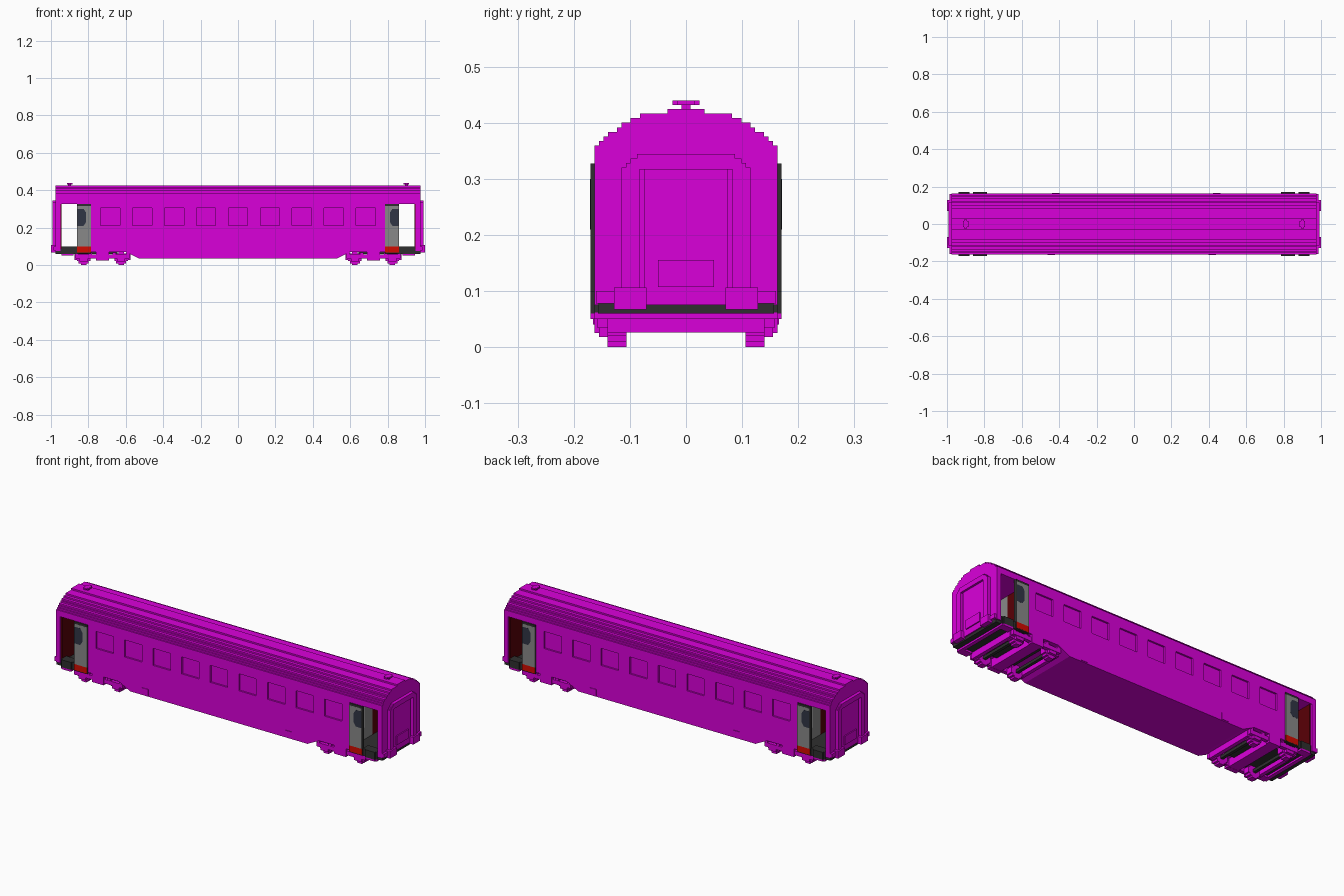
import bpy
import bmesh
from mathutils import Matrix, Vector

starter = bpy.data.objects.get("Cube")
if starter:
    bpy.data.objects.remove(starter, do_unlink=True)


def material(name, red, green, blue):
    mat = bpy.data.materials.new(name)
    mat.use_nodes = True
    mat.diffuse_color = (red, green, blue, 1)
    mat.node_tree.nodes["Principled BSDF"].inputs["Base Color"].default_value = (red, green, blue, 1)
    return mat


magenta = material("magenta paint", .7, 0, .7)
black = material("charcoal rubber", .028, .028, .028)
grey = material("door grey", .25, .25, .25)
red = material("red stripe", .65, .003, 0)
maroon = material("maroon lining", .1, 0, .002)
navy = material("dark glass", .03, .035, .06)
pale = material("pale panel", .45, .45, .45)


def finish(name, bm, mat):
    bmesh.ops.recalc_face_normals(bm, faces=bm.faces[:])
    mesh = bpy.data.meshes.new(name)
    bm.to_mesh(mesh)
    bm.free()
    mesh.materials.append(mat)
    obj = bpy.data.objects.new(name, mesh)
    bpy.context.collection.objects.link(obj)
    return obj


def add_box(bm, xs, ys, zs):
    lo = Vector((min(xs), min(ys), min(zs)))
    hi = Vector((max(xs), max(ys), max(zs)))
    matrix = Matrix.Translation((lo + hi) / 2) @ Matrix.Diagonal((*(hi - lo), 1))
    bmesh.ops.create_cube(bm, size=1, matrix=matrix)


def box(name, mat, xs, ys, zs):
    bm = bmesh.new()
    add_box(bm, xs, ys, zs)
    return finish(name, bm, mat)


def prism(name, mat, points, vector):
    bm = bmesh.new()
    face = bm.faces.new([bm.verts.new(p) for p in points])
    grown = bmesh.ops.extrude_face_region(bm, geom=[face])["geom"]
    moved = [v for v in grown if isinstance(v, bmesh.types.BMVert)]
    bmesh.ops.translate(bm, verts=moved, vec=vector)
    return finish(name, bm, mat)


def stepped_points(half_widths, base, start, rise):
    """Symmetrical staircase outline in width and height."""
    side = [(half_widths[0], base)]
    for i, w in enumerate(half_widths):
        if i:
            side.append((w, start + (i - 1) * rise))
        side.append((w, start + i * rise))
    return side + [(-y, z) for y, z in reversed(side)]


def stepped_wheel(x, ys, z):
    """Blocky wheel from one staircase disc outline."""
    a, b, c = .015, .027, .036
    quarter = [(c, a), (b, a), (b, b), (a, b), (a, c)]
    half = quarter + [(-u, v) for u, v in reversed(quarter)]
    ring = half + [(-u, -v) for u, v in half]
    prism("wheel", magenta, [(x + u, ys[0], z + v) for u, v in ring], (0, ys[1] - ys[0], 0))


def mirrored(s, pair):
    return [s * value for value in pair]


HALF = .163      # half width of the car
END = .975       # half length of the bodywork
WALL = .785      # partition between saloon and vestibule

# Saloon body with recessed window panels on both sides
bm = bmesh.new()
add_box(bm, (-WALL, WALL), (-HALF, HALF), (.07, .33))
window_centres = [i * .171 for i in range(-4, 5)]
cuts = [((0, 0, z), (0, 0, 1)) for z in (.212, .304)]
cuts += [((x + e, 0, 0), (1, 0, 0)) for x in window_centres for e in (-.052, .052)]
for point, normal in cuts:
    bmesh.ops.bisect_plane(bm, geom=bm.verts[:] + bm.edges[:] + bm.faces[:],
                           plane_co=point, plane_no=normal)
bm.normal_update()
panes = []
for face in bm.faces:
    c = face.calc_center_median()
    if abs(face.normal.y) > .9 and .212 < c.z < .304 and min(abs(c.x - x) for x in window_centres) < .01:
        panes.append(face)
bmesh.ops.inset_individual(bm, faces=panes, thickness=0, depth=-.0095)
finish("saloon_body", bm, magenta)

# Stepped roof, one outline swept along the car
roof_widths = [HALF, .155, .147, .139, .123, .115, .099, .082, .033]
prism("roof", magenta, [(-END, y, z) for y, z in stepped_points(roof_widths, .327, .359, .0082)],
      (2 * END, 0, 0))

# Underfloor skirt with sloping ends
prism("underfloor_skirt", magenta,
      [(x, -HALF, z) for x, z in ((-.6, .07), (-.53, .035), (.53, .035), (.6, .07))], (0, 2 * HALF, 0))
for t in (-1, 1):
    for x in (-.43, .43):
        box("skirt_bracket", magenta, (x + t * .012 - .02, x + t * .012 + .02),
            mirrored(t, (.15, .166)), (.04, .075))

for s in (-1, 1):
    # Vestibule floor, end wall and inner linings
    box("vestibule_floor", black, mirrored(s, (WALL, END)), (-.157, .157), (.06, .085))
    box("end_wall", magenta, mirrored(s, (.95, END)), (-HALF, HALF), (.075, .33))
    box("end_wall_lining", maroon, mirrored(s, (.943, .95)), (-.155, .155), (.085, .327))
    box("partition_lining", maroon, mirrored(s, (WALL, WALL + .006)), mirrored(s, (.02, .155)), (.085, .327))
    box("partition_panel", grey, mirrored(s, (WALL, WALL + .006)), mirrored(s, (-.155, .02)), (.085, .327))
    box("partition_notice", pale, mirrored(s, (WALL, WALL + .009)), mirrored(s, (-.12, -.05)), (.15, .27))

    # Gangway frame and door on the car end
    for t in (-1, 1):
        box("gangway_post", magenta, mirrored(s, (END, .992)), mirrored(t, (.083, .115)), (.075, .318))
    prism("gangway_lintel", magenta,
          [(s * END, y, z) for y, z in stepped_points([.115, .107, .099, .087], .317, .32, .008)],
          (s * .017, 0, 0))
    box("gangway_door", magenta, mirrored(s, (END, .981)), (-.075, .075), (.075, .318))
    box("gangway_step", magenta, mirrored(s, (END, .987)), (-.05, .05), (.107, .155))

    # Buffers at the lower corners
    for t in (-1, 1):
        box("buffer", magenta, mirrored(s, (.95, 1)), mirrored(t, (.07, .128)), (.067, .106))
        box("buffer_wing", magenta, mirrored(s, (.95, .987)), mirrored(t, (.128, .16)), (.078, .1))

    for t in (-1, 1):
        # Open sliding door: dark slab, grey skin, window and red kick plate
        skin = mirrored(t, (.165, .1705))
        box("door_slab", black, mirrored(s, (WALL, .862)), mirrored(t, (.155, .17)), (.062, .327))
        box("door_skin", grey, mirrored(s, (WALL, .86)), skin, (.098, .316))
        box("door_kick_plate", red, mirrored(s, (WALL, .862)), skin, (.066, .098))
        prism("door_window", navy,
              [(s * x, t * .165, z) for x, z in ((.812, .23), (.825, .21), (.858, .21),
                                                 (.858, .3), (.825, .3), (.812, .28))], (0, t * .006, 0))

        # Boarding step below the doorway
        box("boarding_step", black, mirrored(s, (.862, .945)), mirrored(t, (.12, .163)), (.06, .1))
        box("step_edge", black, mirrored(s, (.88, .937)), mirrored(t, (.15, .17)), (.06, .1))
        box("step_tread", magenta, mirrored(s, (.88, .937)), mirrored(t, (.13, .17)), (.05, .06))

    # Roof ventilator
    vent = s * .9
    box("ventilator_stem", magenta, (vent - .008, vent + .008), (-.008, .008), (.42, .433))
    box("ventilator_cap", magenta, (vent - .008, vent + .008), (-.024, .024), (.432, .44))
    box("ventilator_rim", magenta, (vent - .015, vent + .015), (-.015, .015), (.432, .44))

    # Bogie: wheels, axles, side frames and cross beams
    middle = s * .725
    for dx in (-.1, .1):
        x = middle + dx
        box("axle", black, (x - .008, x + .008), (-.11, .11), (.028, .044))
        for t in (-1, 1):
            stepped_wheel(x, mirrored(t, (.106, .14)), .036)
            box("axle_box", magenta, (x - .022, x + .022), mirrored(t, (.13, .155)), (.018, .05))
            for e in (-.036, .036):
                box("spring", magenta, (x + e - .009, x + e + .009), mirrored(t, (.14, .157)), (.035, .068))
    for t in (-1, 1):
        box("bogie_side_frame", magenta, (middle - .145, middle + .145), mirrored(t, (.138, .158)), (.034, .056))
        box("bolster_spring", magenta, (middle - .035, middle + .035), mirrored(t, (.138, .163)), (.025, .07))
    for dx in (-.14, .14):
        box("bogie_end_beam", magenta, (middle + dx - .01, middle + dx + .01), (-.14, .14), (.026, .06))
    box("bogie_bolster", magenta, (middle - .03, middle + .03), (-.14, .14), (.026, .07))
    box("bogie_well", black, (middle - .08, middle + .08), (-.1, .1), (.058, .072))
    box("headstock", magenta, mirrored(s, (.925, .945)), (-.163, .163), (.05, .062))
